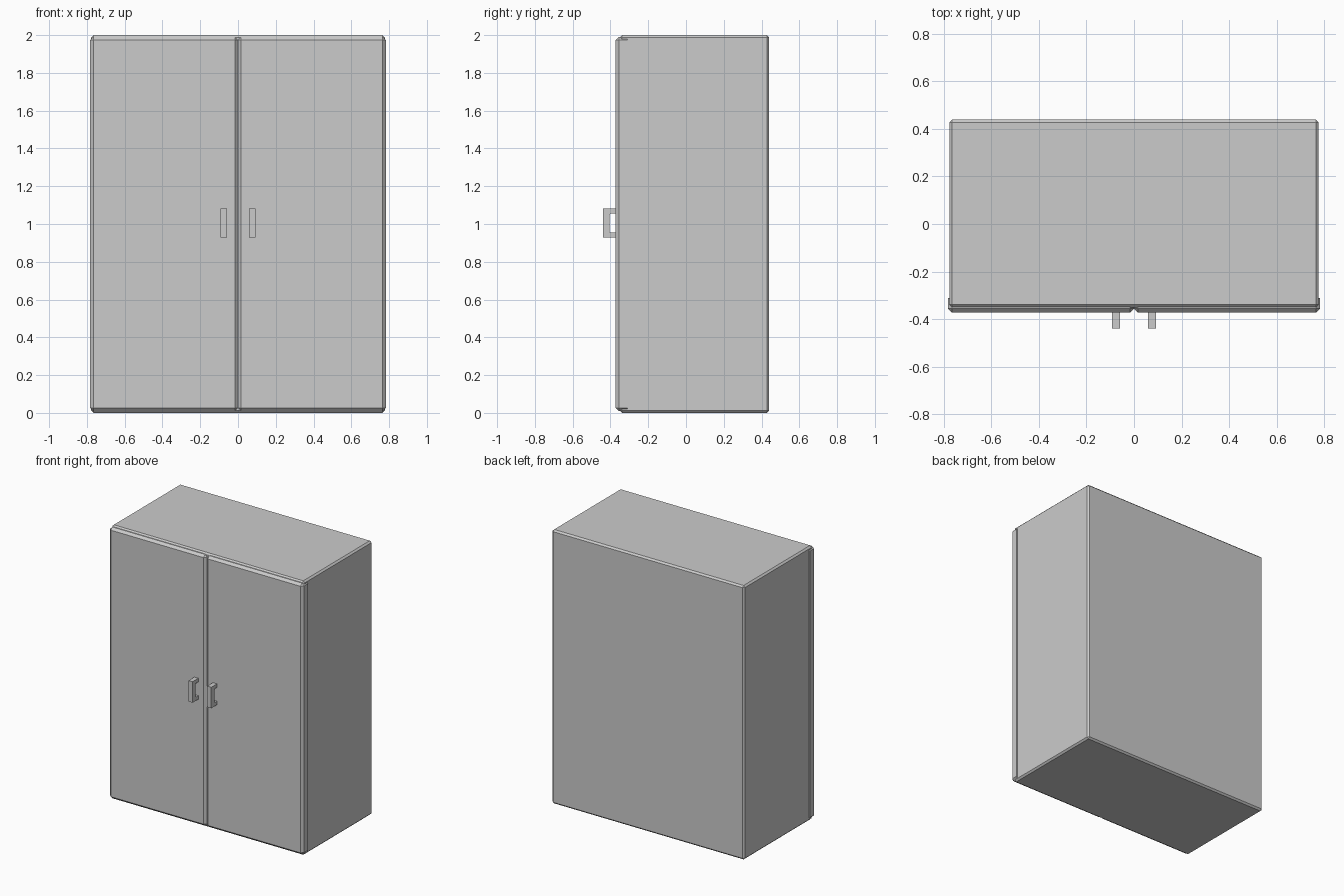
import bpy, bmesh

if "Cube" in bpy.data.objects:
    bpy.data.objects.remove(bpy.data.objects["Cube"])


def finish(name, bm):
    bmesh.ops.recalc_face_normals(bm, faces=bm.faces)
    me = bpy.data.meshes.new(name)
    bm.to_mesh(me)
    bm.free()
    ob = bpy.data.objects.new(name, me)
    bpy.context.collection.objects.link(ob)
    return ob


def chamfered_box(name, lo, hi, width, skip_back=False):
    bm = bmesh.new()
    bmesh.ops.create_cube(bm, size=1)
    for v in bm.verts:
        v.co = [l if c < 0 else h for c, l, h in zip(v.co, lo, hi)]
    # optionally keep the rear rim sharp
    edges = [e for e in bm.edges
             if not (skip_back and all(abs(v.co.y - hi[1]) < 1e-5 for v in e.verts))]
    bmesh.ops.bevel(bm, geom=edges, offset=width, segments=1,
                    affect='EDGES', profile=0.5)
    return finish(name, bm)


def handle(name, x0, x1):
    # C-shaped side profile (y, z) with small inner chamfers
    prof = [(-0.365, 0.928), (-0.440, 0.928), (-0.440, 1.081), (-0.365, 1.081),
            (-0.365, 1.055), (-0.399, 1.055), (-0.404, 1.050),
            (-0.404, 0.959), (-0.399, 0.954), (-0.365, 0.954)]
    bm = bmesh.new()
    face = bm.faces.new([bm.verts.new((x0, y, z)) for y, z in prof])
    ext = bmesh.ops.extrude_face_region(bm, geom=[face])
    for v in ext['geom']:
        if isinstance(v, bmesh.types.BMVert):
            v.co.x = x1
    return finish(name, bm)


# cabinet carcass
chamfered_box("cabinet_body", (-0.777, -0.351, 0), (0.777, 0.44, 2.0), 0.012)

# pair of doors, each with its handle
for side, s in (("left", -1), ("right", 1)):
    xs = sorted((0.0, s * 0.783))
    chamfered_box(side + "_door", (xs[0], -0.373, 0.01), (xs[1], -0.311, 1.99),
                  0.017, skip_back=True)
    hx = sorted((s * 0.059, s * 0.092))
    handle(side + "_handle", hx[0], hx[1])
